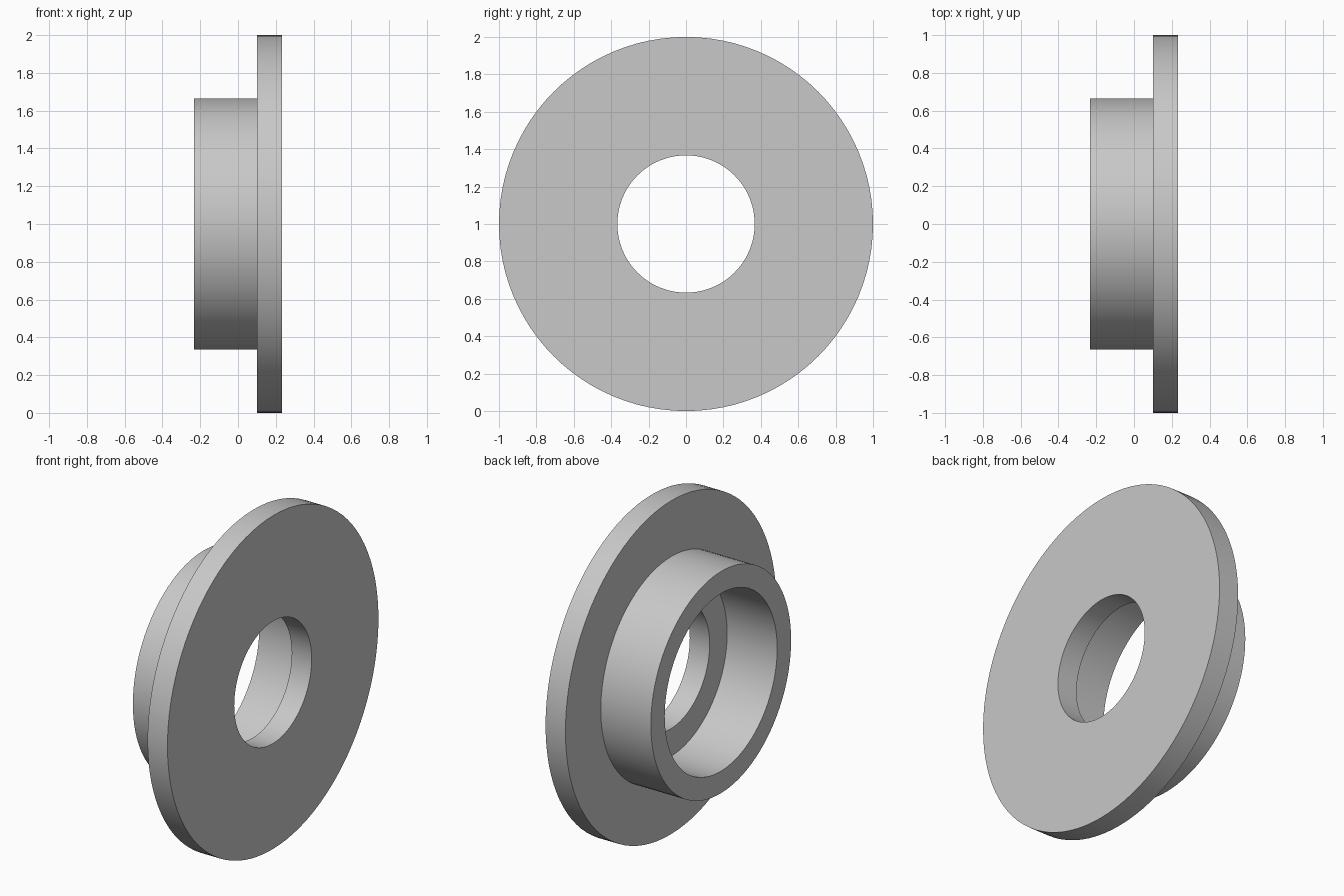
import bpy
import bmesh
from math import tau
from mathutils import Vector

cube = bpy.data.objects.get("Cube")
if cube:
    bpy.data.objects.remove(cube, do_unlink=True)

# Plain grey material
grey = bpy.data.materials.new("light grey")
grey.use_nodes = True
colour = (0.58, 0.58, 0.58, 1)
grey.diffuse_color = colour
grey.node_tree.nodes["Principled BSDF"].inputs["Base Color"].default_value = colour

# Main dimensions
FLANGE_R, COLLAR_R, CUP_R, BORE_R = 1.0, 0.665, 0.533, 0.367
BACK, STEP, FACE = -0.232, 0.1, 0.232
SEGMENTS = 96

# Closed half section (x along the axis, radius) of the flanged collar
section = [
    (FACE, BORE_R), (FACE, FLANGE_R),      # flat flange face
    (STEP, FLANGE_R), (STEP, COLLAR_R),    # flange rim and shoulder
    (BACK, COLLAR_R), (BACK, CUP_R),       # collar and its end ring
    (STEP, CUP_R), (STEP, BORE_R),         # counterbore and inner step
]

# Turn the section around the x axis
bm = bmesh.new()
verts = [bm.verts.new((x, 0, r)) for x, r in section]
edges = [bm.edges.new((a, b)) for a, b in zip(verts, verts[1:] + verts[:1])]
bmesh.ops.spin(bm, geom=verts + edges, cent=Vector(), axis=Vector((1, 0, 0)),
               angle=tau, steps=SEGMENTS, use_merge=False)
bmesh.ops.remove_doubles(bm, verts=bm.verts, dist=0.0005)
bmesh.ops.recalc_face_normals(bm, faces=bm.faces)

mesh = bpy.data.meshes.new("flanged_collar")
bm.to_mesh(mesh)
bm.free()
mesh.materials.append(grey)

collar = bpy.data.objects.new("flanged_collar", mesh)
collar.location.z = FLANGE_R
bpy.context.collection.objects.link(collar)

# Smooth round walls, crisp rims
bpy.ops.object.select_all(action="DESELECT")
collar.select_set(True)
bpy.context.view_layer.objects.active = collar
bpy.ops.object.shade_smooth_by_angle(angle=0.6)
